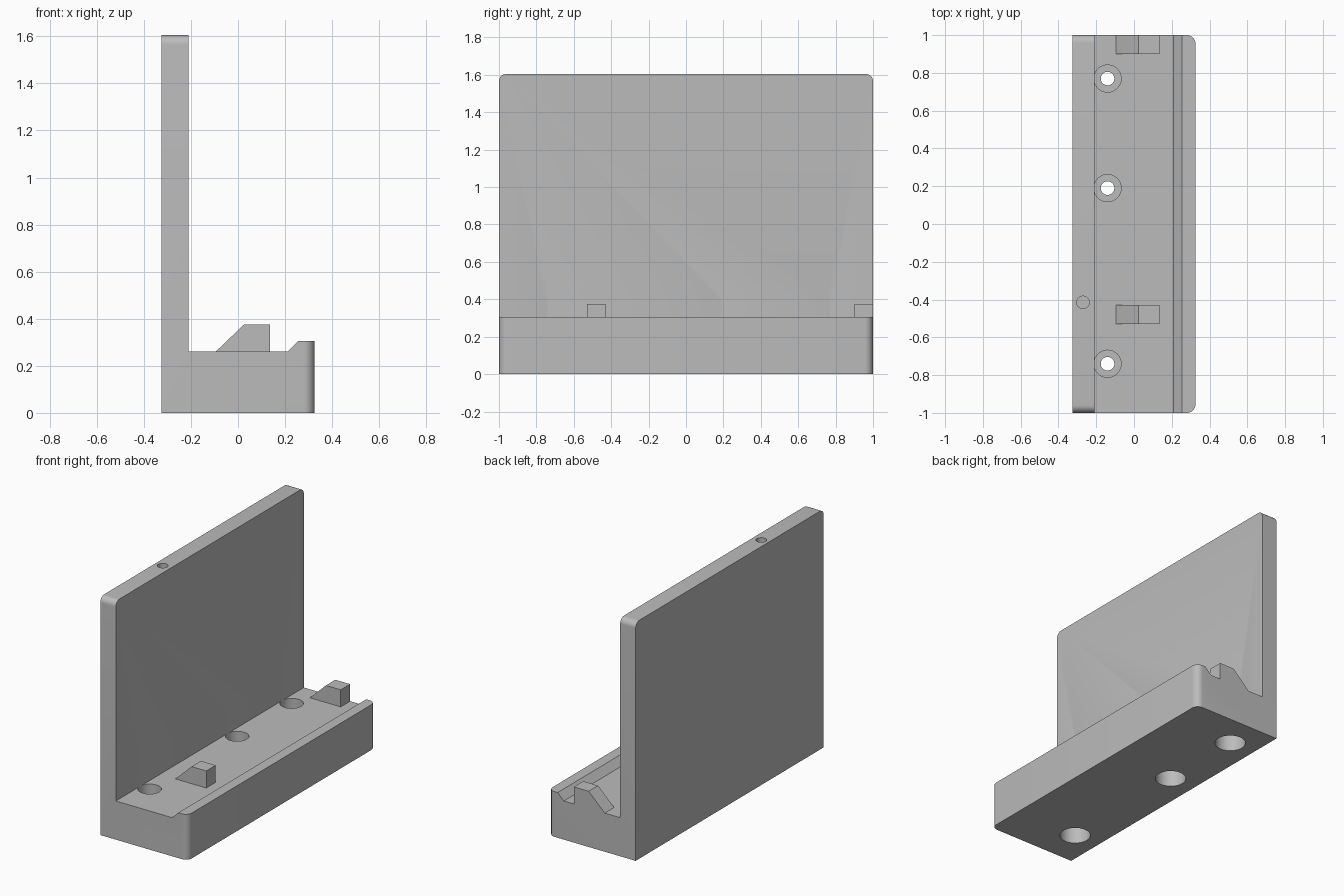
import bpy
import bmesh
import math

if "Cube" in bpy.data.objects:
    bpy.data.objects.remove(bpy.data.objects["Cube"], do_unlink=True)

grey = bpy.data.materials.new("plain grey")
grey.use_nodes = True
colour = (0.5, 0.5, 0.5, 1)
grey.diffuse_color = colour
grey.node_tree.nodes["Principled BSDF"].inputs["Base Color"].default_value = colour


def make_object(name, bm):
    bmesh.ops.recalc_face_normals(bm, faces=bm.faces)
    mesh = bpy.data.meshes.new(name)
    bm.to_mesh(mesh)
    bm.free()
    mesh.materials.append(grey)
    obj = bpy.data.objects.new(name, mesh)
    bpy.context.collection.objects.link(obj)
    return obj


def extrude_profile(points, y0, y1):
    """Extrude an (x, z) outline along y."""
    bm = bmesh.new()
    face = bm.faces.new([bm.verts.new((x, y0, z)) for x, z in points])
    moved = bmesh.ops.extrude_face_region(bm, geom=[face])["geom"]
    verts = [v for v in moved if isinstance(v, bmesh.types.BMVert)]
    bmesh.ops.translate(bm, verts=verts, vec=(0, y1 - y0, 0))
    return bm


def round_edges(bm, test, radius):
    edges = [e for e in bm.edges if test(*[v.co for v in e.verts])]
    bmesh.ops.bevel(bm, geom=edges, offset=radius, segments=8, profile=0.5,
                    affect='EDGES')


def turned_cutter(name, steps, x, y, sides=48):
    """Solid of revolution from (radius, z) steps, bottom to top."""
    bm = bmesh.new()
    rings = []
    for r, z in steps:
        rings.append([bm.verts.new((x + r * math.cos(a), y + r * math.sin(a), z))
                      for a in (2 * math.pi * i / sides for i in range(sides))])
    for low, high in zip(rings, rings[1:]):
        for i in range(sides):
            j = (i + 1) % sides
            bm.faces.new((low[i], low[j], high[j], high[i]))
    bm.faces.new(rings[0])
    bm.faces.new(rings[-1])
    cutter = make_object(name, bm)
    cutter.hide_render = True
    return cutter


# L-shaped body with a raised lip along the outer edge
BACK, WALL, FRONT = -0.325, -0.21, 0.325
FLOOR, LIP, TOP = 0.26, 0.305, 1.605
bm = extrude_profile([(BACK, 0), (FRONT, 0), (FRONT, LIP), (0.255, LIP),
                      (0.21, FLOOR), (WALL, FLOOR), (WALL, TOP), (BACK, TOP)], -1, 1)
round_edges(bm, lambda a, b: min(a.x, b.x) > 0.32 and abs(a.z - b.z) > 0.1, 0.045)
round_edges(bm, lambda a, b: min(a.z, b.z) > 1.6 and abs(a.y - b.y) < 0.01, 0.04)
body = make_object("bracket_body", bm)

# Stepped screw holes and the small pin hole in the wall top
screw_steps = [(0.095, -0.02), (0.095, 0.13), (0.036, 0.13),
               (0.036, 0.18), (0.072, 0.18), (0.072, 0.4)]
cutters = [turned_cutter("screw_hole_cutter", screw_steps, -0.14, y)
           for y in (-0.74, 0.19, 0.77)]
cutters.append(turned_cutter("pin_hole_cutter", [(0.033, 1.4), (0.033, 1.7)],
                             -0.27, -0.415))
bpy.context.view_layer.objects.active = body
for cutter in cutters:
    mod = body.modifiers.new("hole", 'BOOLEAN')
    mod.operation = 'DIFFERENCE'
    mod.solver = 'EXACT'
    mod.object = cutter
    bpy.ops.object.modifier_apply(modifier=mod.name)
    bpy.data.objects.remove(cutter, do_unlink=True)

bpy.ops.object.select_all(action='DESELECT')
body.select_set(True)
bpy.ops.object.shade_smooth_by_angle(angle=math.radians(30))

# Wedge-shaped locating teeth on the floor
for name, y0, y1 in (("middle_tooth", -0.53, -0.43), ("end_tooth", 0.9, 1)):
    make_object(name, extrude_profile([(-0.095, FLOOR), (0.135, FLOOR),
                                       (0.135, 0.375), (0.025, 0.375)], y0, y1))
